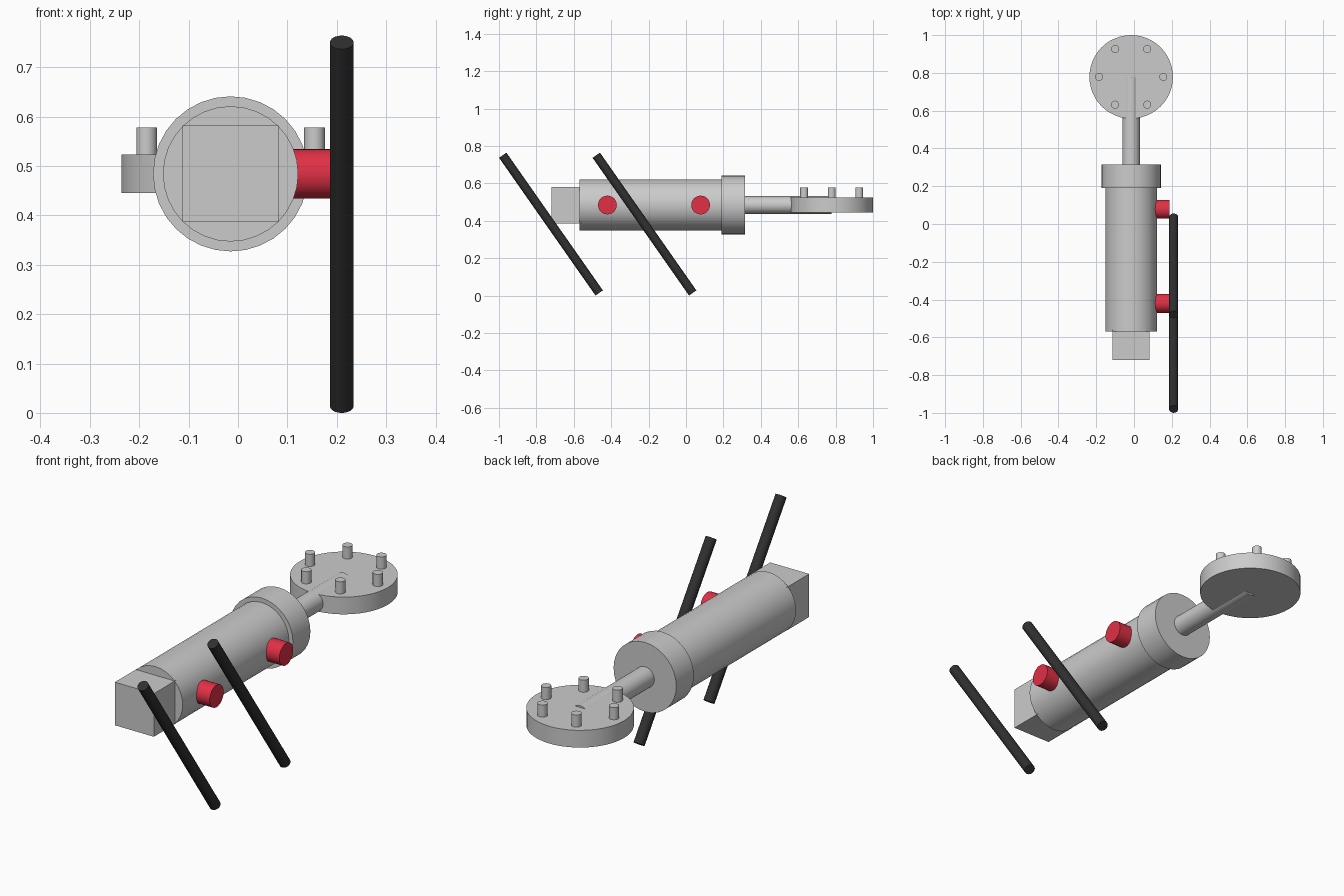
import bpy
from math import radians, cos, sin, pi

if "Cube" in bpy.data.objects:
    bpy.data.objects.remove(bpy.data.objects["Cube"])

CX, CZ = -0.015, 0.484      # main axis of the piston


def colour(name, rgb):
    m = bpy.data.materials.new(name)
    m.diffuse_color = (*rgb, 1)
    m.use_nodes = True
    m.node_tree.nodes["Principled BSDF"].inputs["Base Color"].default_value = m.diffuse_color
    return m


def finish(name, mat=None):
    ob = bpy.context.object
    ob.name = name
    if mat:
        ob.data.materials.append(mat)
    bpy.ops.object.shade_smooth_by_angle(angle=radians(35))
    return ob


def cylinder(name, r, length, loc, rot=(0, 0, 0), mat=None, sides=32):
    bpy.ops.mesh.primitive_cylinder_add(vertices=sides, radius=r, depth=length,
                                        location=loc, rotation=rot)
    return finish(name, mat)


def along_y(name, r, y0, y1):
    return cylinder(name, r, y1 - y0, (CX, (y0 + y1) / 2, CZ), (pi / 2, 0, 0))


def along_x(name, r, x0, x1, y, mat):
    return cylinder(name, r, x1 - x0, ((x0 + x1) / 2, y, CZ), (0, pi / 2, 0), mat)


red = colour("red", (0.75, 0.03, 0.06))
black = colour("black", (0.03, 0.03, 0.03))

# Barrel, front collar and push rod
along_y("barrel", 0.137, -0.57, 0.20)
along_y("collar", 0.157, 0.19, 0.315)
along_y("push_rod", 0.047, 0.30, 0.778)

# Square block at the rear end
bpy.ops.mesh.primitive_cube_add(size=1, location=(CX, -0.64, CZ))
bpy.context.object.scale = (0.195, 0.16, 0.195)
bpy.ops.object.transform_apply(location=False, rotation=False, scale=True)
finish("end_block")

# Mounting disc with a ring of six pegs
cylinder("disc", 0.221, 0.078, (CX, 0.779, 0.484), sides=48)
for i in range(6):
    a = i * pi / 3
    cylinder(f"peg_{i + 1}", 0.021, 0.078,
             (CX + 0.17 * cos(a), 0.779 + 0.17 * sin(a), 0.539))

# Red ports on the side, and the slanted black bars beside them
for i in range(2):
    along_x(f"port_{i + 1}", 0.05, 0.08, 0.187, -0.42 + 0.498 * i, red)
    cylinder(f"bar_{i + 1}", 0.024, 0.899, (0.21, -0.722 + 0.5 * i, 0.382),
             (radians(35), 0, 0), black)
